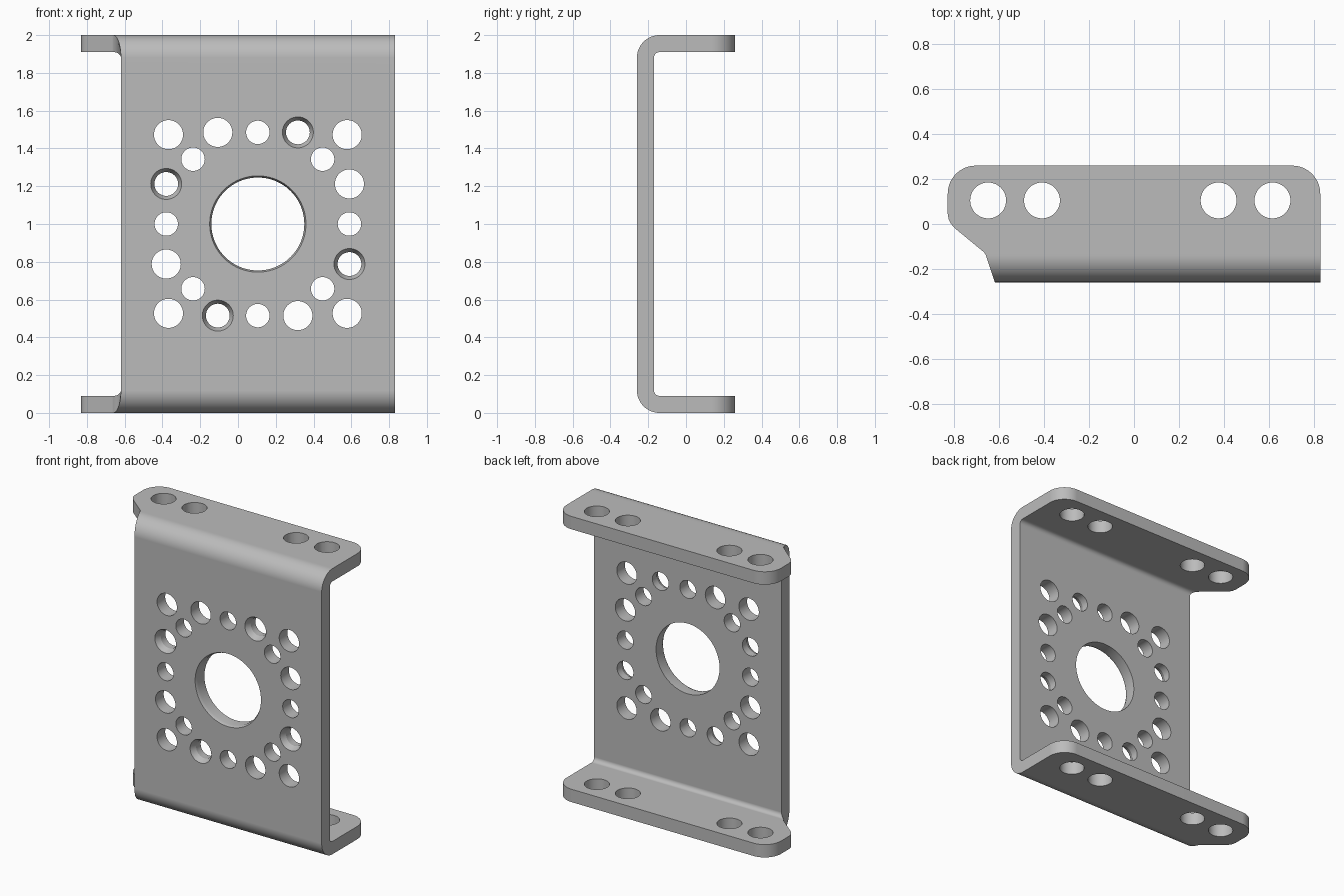
import bpy, bmesh
from math import sin, cos, pi, radians

if "Cube" in bpy.data.objects:
    bpy.data.objects.remove(bpy.data.objects["Cube"], do_unlink=True)

steel = bpy.data.materials.new("grey steel")
steel.use_nodes = True
colour = (0.5, 0.5, 0.5, 1)
steel.diffuse_color = colour
steel.node_tree.nodes["Principled BSDF"].inputs["Base Color"].default_value = colour

FRONT, BACK, SIDE, TOP = -0.26, 0.26, 0.83, 2.0
T, R_OUT, R_CORNER = 0.09, 0.12, 0.125
R_IN = R_OUT - T
WEB_LEFT, BEND_LEFT = -0.62, -0.66


def make_object(name, bm):
    bmesh.ops.recalc_face_normals(bm, faces=bm.faces)
    mesh = bpy.data.meshes.new(name)
    bm.to_mesh(mesh)
    bm.free()
    mesh.materials.append(steel)
    obj = bpy.data.objects.new(name, mesh)
    bpy.context.collection.objects.link(obj)
    return obj


# Stations along the folded sheet: outer (y, z), inner (y, z), left x, right x
yc, zc = FRONT + R_OUT, TOP - R_OUT
upper = []
for i in range(17):
    a = i / 16 * pi / 2
    left = WEB_LEFT + (BEND_LEFT - WEB_LEFT) * (1 - cos(a))
    upper.append(((yc - R_OUT * cos(a), zc + R_OUT * sin(a)),
                  (yc - R_IN * cos(a), zc + R_IN * sin(a)), left, SIDE))

# Flange: slanted left edge, then rounded rear corners
edge = [(-0.127, -0.667, SIDE), (-0.02, -0.797, SIDE), (0.0, -0.815, SIDE),
        (0.02, -0.826, SIDE), (0.045, -SIDE, SIDE)]
for i in range(17):
    a = i / 16 * pi / 2
    x = SIDE - R_CORNER * (1 - cos(a))
    edge.append((BACK - R_CORNER * (1 - sin(a)), -x, x))
for y, left, right in edge:
    upper.append(((y, TOP), (y, TOP - T), left, right))

# Mirror the stations downwards for the bottom bend and flange
lower = [((o[0], TOP - o[1]), (n[0], TOP - n[1]), l, r) for o, n, l, r in upper]
stations = lower[::-1] + upper

bm = bmesh.new()
rings = []
for o, n, l, r in stations:
    rings.append([bm.verts.new(p) for p in
                  ((l, *o), (r, *o), (r, *n), (l, *n))])
for a, b in zip(rings, rings[1:]):
    for k in range(4):
        j = (k + 1) % 4
        bm.faces.new((a[k], a[j], b[j], b[k]))
bm.faces.new(rings[0])
bm.faces.new(rings[-1])
bmesh.ops.dissolve_limit(bm, angle_limit=radians(1), verts=bm.verts, edges=bm.edges)
bracket = make_object("bracket", bm)

# Hole cutters: each is a lathed plug along y or z
cut = bmesh.new()


def plug(u, v, profile, axis, segments=48):
    loops = []
    for r, d in profile:
        loop = []
        for s in range(segments):
            a = 2 * pi * s / segments
            p, q = u + r * cos(a), v + r * sin(a)
            loop.append(cut.verts.new((p, d, q) if axis == "y" else (p, q, d)))
        loops.append(loop)
    for a, b in zip(loops, loops[1:]):
        for s in range(segments):
            t = (s + 1) % segments
            cut.faces.new((a[s], a[t], b[t], b[s]))
    cut.faces.new(loops[0])
    cut.faces.new(loops[-1])


def straight(r):
    return [(r, FRONT - 0.05), (r, FRONT + T + 0.05)]


def countersunk(r_front, r, depth):
    return [(r_front, FRONT - 0.05), (r_front, FRONT),
            (r, FRONT + depth), (r, FRONT + T + 0.05)]


# Central bore and the four-fold pattern around it
CX, CZ = 0.105, 1.0
plug(CX, CZ, countersunk(0.255, 0.246, 0.02), "y", 96)
pattern = [(0, 0.485, straight(0.062)),
           (0.343, 0.343, straight(0.062)),
           (0.473, 0.473, straight(0.077)),
           (-0.212, 0.485, straight(0.077)),
           (0.212, 0.485, countersunk(0.082, 0.063, 0.04))]
for u, v, profile in pattern:
    for turn in range(4):
        plug(CX + u, CZ + v, profile, "y")
        u, v = v, -u

# Flange mounting holes
for x in (-0.65, -0.41, 0.377, 0.617):
    for z in (T / 2, TOP - T / 2):
        plug(x, 0.105, [(0.08, z - 0.1), (0.08, z + 0.1)], "z")

cutter = make_object("hole_cutter", cut)
cutter.hide_render = True
mod = bracket.modifiers.new("holes", "BOOLEAN")
mod.operation = "DIFFERENCE"
mod.solver = "EXACT"
mod.object = cutter

bpy.ops.object.select_all(action="DESELECT")
bracket.select_set(True)
bpy.context.view_layer.objects.active = bracket
bpy.ops.object.modifier_apply(modifier="holes")
bpy.data.objects.remove(cutter, do_unlink=True)

# Smooth bends and bores, crisp edges, flat sheet faces
bpy.ops.object.shade_smooth_by_angle(angle=radians(25))
weighted = bracket.modifiers.new("weighted_normals", "WEIGHTED_NORMAL")
weighted.keep_sharp = True
